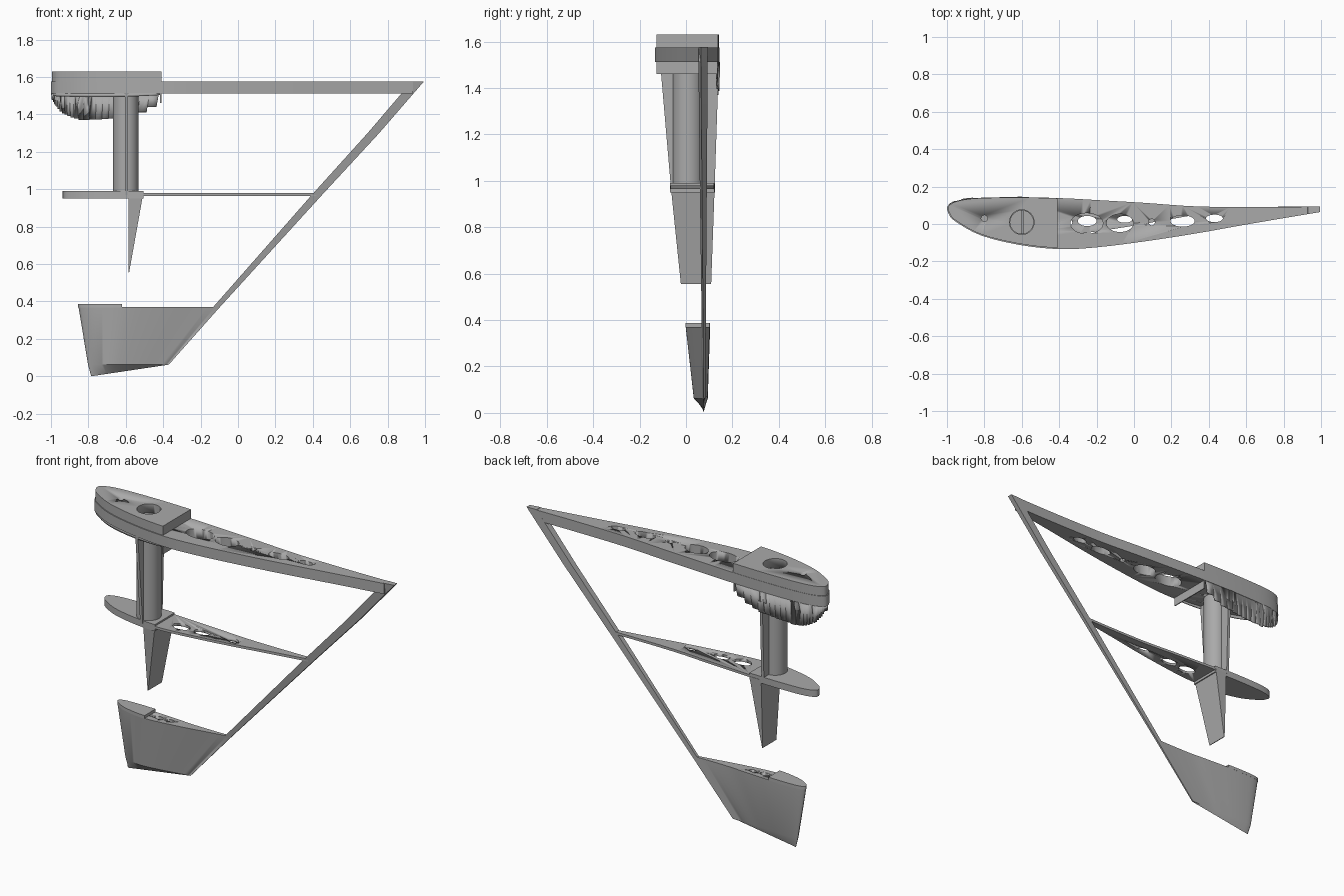
import bpy, bmesh, math
from mathutils import Vector

if "Cube" in bpy.data.objects:
    bpy.data.objects.remove(bpy.data.objects["Cube"])

grey = bpy.data.materials.new("grey")
grey.diffuse_color = (0.4, 0.4, 0.4, 1)
grey.use_nodes = True
grey.node_tree.nodes["Principled BSDF"].inputs["Base Color"].default_value = grey.diffuse_color

# airfoil outline (chord fraction, offset): back surface from tail to nose, then front surface
FOIL = [(1, .014), (.85, .010), (.67, .014), (.53, .033), (.41, .047), (.32, .057), (.22, .063),
        (.14, .063), (.07, .058), (.03, .046), (.008, .028), (0, .005), (.006, -.03), (.021, -.064),
        (.09, -.14), (.195, -.192), (.3, -.214), (.4, -.205), (.54, -.17), (.675, -.128),
        (.81, -.08), (1, -.016)]
LEAD = [(0, -.79), (.06, -.802), (.385, -.855), (.97, -.937), (1.577, -1.0), (1.7, -1.0)]
TRAIL = [(0, -.41), (.06, -.37), (.38, -.088), (.97, .45), (1.3, .755), (1.577, .995), (1.7, .995)]


def smooth_line(pts, n=4):
    out = []
    p = [Vector(q) for q in pts]
    for i in range(len(p) - 1):
        a, b, c, d = p[max(i - 1, 0)], p[i], p[i + 1], p[min(i + 2, len(p) - 1)]
        for k in range(n):
            t = k / n
            out.append(.5 * (2 * b + (c - a) * t + (2 * a - 5 * b + 4 * c - d) * t * t
                             + (3 * b - a - 3 * c + d) * t ** 3))
    return out + [p[-1]]


CURVE = smooth_line(FOIL)


def lerp(table, z):
    for (z0, a), (z1, b) in zip(table, table[1:]):
        if z <= z1:
            return a + (b - a) * (z - z0) / (z1 - z0)
    return table[-1][1]


def section(z, inset=0):
    le, te = lerp(LEAD, z) + inset, lerp(TRAIL, z)
    s = (te - le) / 1.995
    return [Vector((le + (te - le) * p.x, .08 + p.y * (s - inset * 4))) for p in CURVE]


def clip(poly, x0, x1):
    """Keep the part of an outline between two x positions."""
    for limit, sign in ((x0, 1), (x1, -1)):
        out = []
        for a, b in zip(poly, poly[1:] + poly[:1]):
            da, db = sign * (a.x - limit), sign * (b.x - limit)
            if da >= 0:
                out.append(a)
            if da * db < 0:
                out.append(a.lerp(b, da / (da - db)))
        poly = out
    return poly


def make(name, verts, faces, angle=30):
    me = bpy.data.meshes.new(name)
    me.from_pydata([tuple(v) for v in verts], [], faces)
    bm = bmesh.new()
    bm.from_mesh(me)
    bmesh.ops.remove_doubles(bm, verts=bm.verts, dist=1e-5)
    bmesh.ops.recalc_face_normals(bm, faces=bm.faces)
    bm.to_mesh(me)
    bm.free()
    me.materials.append(grey)
    ob = bpy.data.objects.new(name, me)
    bpy.context.collection.objects.link(ob)
    bpy.ops.object.select_all(action='DESELECT')
    ob.select_set(True)
    bpy.context.view_layer.objects.active = ob
    bpy.ops.object.shade_smooth_by_angle(angle=math.radians(angle))
    return ob


def loft(name, rings, cap_end=True):
    n = len(rings[0])
    verts = [v for r in rings for v in r]
    faces = [(k * n + i, k * n + (i + 1) % n, (k + 1) * n + (i + 1) % n, (k + 1) * n + i)
             for k in range(len(rings) - 1) for i in range(n)]
    faces.append(tuple(range(n)))
    if cap_end:
        faces.append(tuple(range(len(verts) - n, len(verts))))
    return make(name, verts, faces)


def ring(poly, z):
    return [(p[0], p[1], z) for p in poly]


def prism(name, poly, z0, z1):
    return loft(name, [ring(poly, z0), ring(poly, z1)])


def ellipse(x, y, rx, ry, n=32):
    return [(x + rx * math.cos(i * math.tau / n), y + ry * math.sin(i * math.tau / n)) for i in range(n)]


def drill(ob, holes, z0, z1):
    for h in holes:
        cutter = prism("hole_cutter", ellipse(*h), z0, z1)
        bpy.context.view_layer.objects.active = ob
        m = ob.modifiers.new("hole", 'BOOLEAN')
        m.object, m.solver = cutter, 'EXACT'
        bpy.ops.object.modifier_apply(modifier=m.name)
        bpy.data.objects.remove(cutter)


# root rib with lightening holes
root = prism("root_rib", clip(section(1.577), -2, .935), 1.512, 1.575)
drill(root, [(-.253, .003, .087, .055), (-.075, .005, .072, .048), (.095, .01, .017, .017),
             (.26, .016, .065, .03), (.43, .03, .045, .02)], 1.4, 1.7)
# raised nose block of the root rib
cap = prism("root_nose_block", clip(section(1.577, .006), -2, -.41), 1.575, 1.63)
drill(cap, [(-.6, .01, .066, .066), (-.8, .03, .017, .017)], 1.5, 1.7)
drill(root, [(-.6, .01, .066, .066), (-.8, .03, .017, .017)], 1.4, 1.7)

# ragged skin hanging under the nose: stepped on the back, shallow on the front
SKIN = [(-1, 1.5), (-.98, 1.45), (-.95, 1.41), (-.9, 1.385), (-.84, 1.37), (-.7, 1.375),
        (-.56, 1.39), (-.5, 1.41), (-.41, 1.46)]
upper, lower = section(1.512), section(1.4)
verts, faces = [], []
for i in range(len(upper) - 1):
    a, b = upper[i], upper[i + 1]
    c, d = lower[i], lower[i + 1]
    mid = (a.x + b.x) / 2
    if mid > -.42:
        continue
    back = CURVE[i].y > -.02
    za = zb = lerp(SKIN, mid)
    if not back:
        za, zb = (1.492 + .1 * (p.x + .75) ** 2 for p in (a, b))
    ta, tb = (1.512 - za) / .112, (1.512 - zb) / .112
    n = len(verts)
    verts += [(*a, 1.512), (*b, 1.512), (*b.lerp(d, tb), zb), (*a.lerp(c, ta), za)]
    faces.append((n, n + 1, n + 2, n + 3))
skin = make("nose_skin", verts, faces)
m = skin.modifiers.new("thickness", 'SOLIDIFY')
m.thickness = .006
# cross panel closing the nose skin
end = clip(section(1.512), -.416, -.41)
prism("nose_cross_panel", end, 1.46, 1.513)

# hollow spar tube
tube = prism("spar_tube", ellipse(-.6, .01, .068, .068, 48), .97, 1.576)
drill(tube, [(-.6, .01, .062, .062)], 1.1, 1.7)


# tapered web plate and the pointed fin below it
def web(name, levels):
    rings = []
    for z, x0, x1 in levels:
        q = clip(section(z), -.61, -.58)
        lo, hi = min(p.y for p in q), max(p.y for p in q)
        rings.append(ring([(x0, lo), (x1, lo), (x1, hi), (x0, hi)], z))
    loft(name, rings)


web("spar_web", [(.97, -.605, -.588), (1.513, -.605, -.588)])
web("spar_point", [(.555, -.586, -.582), (.97, -.586, -.508)])

# middle rib: thick nose and thin perforated tail
prism("middle_rib_nose", clip(section(.97), -2, -.505), .95, .99)
tail = prism("middle_rib_tail", clip(section(.97), -.51, .42), .965, .98)
drill(tail, [(-.385, .01, .055, .033), (-.25, .016, .05, .027), (-.05, .025, .04, .018)], .9, 1.05)

# trailing edge strip
rings = []
for z, w in ((1.577, .065), (1.3, .062), (.97, .055), (.36, .036)):
    q = clip(section(z), lerp(TRAIL, z) - w, 2)
    inner, outer = min(p.x for p in q), max(p.x for p in q)
    yi = [p.y for p in q if p.x < inner + 1e-4]
    yo = [p.y for p in q if p.x > outer - 1e-4]
    rings.append(ring([(inner, min(yi)), (outer, min(yo)), (outer, max(yo)), (inner, max(yi))], z))
loft("trailing_edge_strip", rings)

# closed tip with a keel-like lower edge
low = section(.06)
keel = [(-.785 + .415 * p.x, .076, .062 * p.x) for p in CURVE]
tip = loft("tip_block", [ring(section(.37), .37), ring(low, .062), keel], cap_end=False)
drill(tip, [(-.56, .05, .03, .016), (-.485, .055, .024, .013)], .3, .5)
prism("tip_nose_block", clip(section(.38), -2, -.62), .368, .387)
